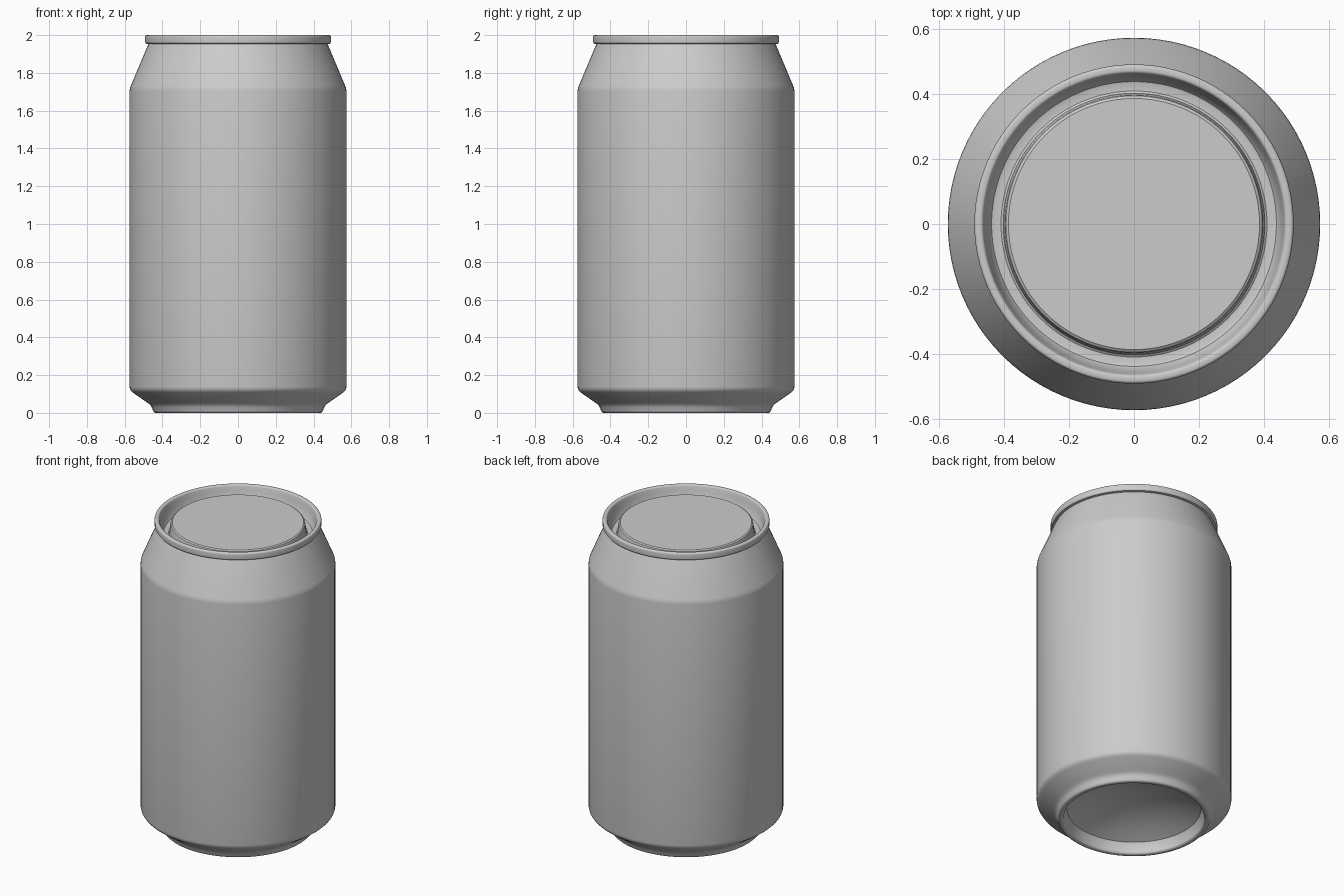
import bpy
import bmesh
import math

SEGMENTS = 96

cube = bpy.data.objects.get("Cube")
if cube:
    bpy.data.objects.remove(cube, do_unlink=True)

# Bare metal material
metal = bpy.data.materials.new("bare grey metal")
metal.use_nodes = True
grey = (0.6, 0.6, 0.6, 1.0)
metal.diffuse_color = grey
metal.node_tree.nodes["Principled BSDF"].inputs["Base Color"].default_value = grey


def arc(cr, cz, radius, start, end, steps):
    """Points of a rounded corner in the radius/height plane."""
    angles = [math.radians(start + (end - start) * i / steps) for i in range(steps + 1)]
    return [(cr + radius * math.cos(a), cz + radius * math.sin(a)) for a in angles]


def lathe(name, profile):
    """Turn (radius, height) points about z; points run so faces look outward."""
    bm = bmesh.new()
    rings = []
    for r, z in profile:
        if r < 1e-5:
            rings.append([bm.verts.new((0, 0, z))] * SEGMENTS)
        else:
            steps = [2 * math.pi * i / SEGMENTS for i in range(SEGMENTS)]
            rings.append([bm.verts.new((r * math.cos(a), r * math.sin(a), z)) for a in steps])
    for low, high in zip(rings, rings[1:]):
        for i in range(SEGMENTS):
            j = (i + 1) % SEGMENTS
            corners = dict.fromkeys((low[i], low[j], high[j], high[i]))
            bm.faces.new(list(corners))
    mesh = bpy.data.meshes.new(name)
    bm.to_mesh(mesh)
    bm.free()
    mesh.materials.append(metal)
    obj = bpy.data.objects.new(name, mesh)
    bpy.context.collection.objects.link(obj)
    bpy.ops.object.select_all(action="DESELECT")
    obj.select_set(True)
    bpy.context.view_layer.objects.active = obj
    bpy.ops.object.shade_smooth_by_angle(angle=math.radians(35))
    return obj


# Concave underside dome, running from the centre out to the standing ring
dome_top, dome_edge = 0.17, 0.07
dome = []
for i in range(13):
    t = i / 12
    dome.append((0.395 * t, dome_edge + (dome_top - dome_edge) * (1 - t * t)))
dome += [(0.405, 0.05), (0.411, 0.02)]
standing_ring = arc(0.427, 0.015, 0.015, 180, 270, 4) + arc(0.435, 0.015, 0.015, 270, 340, 4)
lathe("base_dome", dome + standing_ring)

# Side wall: foot, straight body and tapered shoulder
foot = [standing_ring[-1], (0.457, 0.03), (0.463, 0.041), (0.474, 0.05), (0.49, 0.061)]
heel = [(0.556, 0.107), (0.566, 0.116), (0.572, 0.126), (0.574, 0.138)]
shoulder = [(0.574, 1.705), (0.572, 1.72), (0.567, 1.733)]
neck = [(0.48, 1.94), (0.474, 1.952)]
lathe("can_body", foot + heel + shoulder + neck)

# Rolled rim, countersunk groove and raised centre panel
rim = [neck[-1], (0.487, 1.955)]
rim += arc(0.483, 1.964, 0.009, -30, 0, 2) + arc(0.482, 1.99, 0.01, 0, 90, 4)
rim += arc(0.474, 1.99, 0.01, 90, 170, 4)
groove = [(0.458, 1.965), (0.446, 1.912), (0.439, 1.903), (0.428, 1.9), (0.41, 1.9), (0.403, 1.905)]
panel = [(0.398, 1.957), (0.395, 1.967), (0.387, 1.973), (0, 1.973)]
lathe("can_lid", rim + groove + panel)
